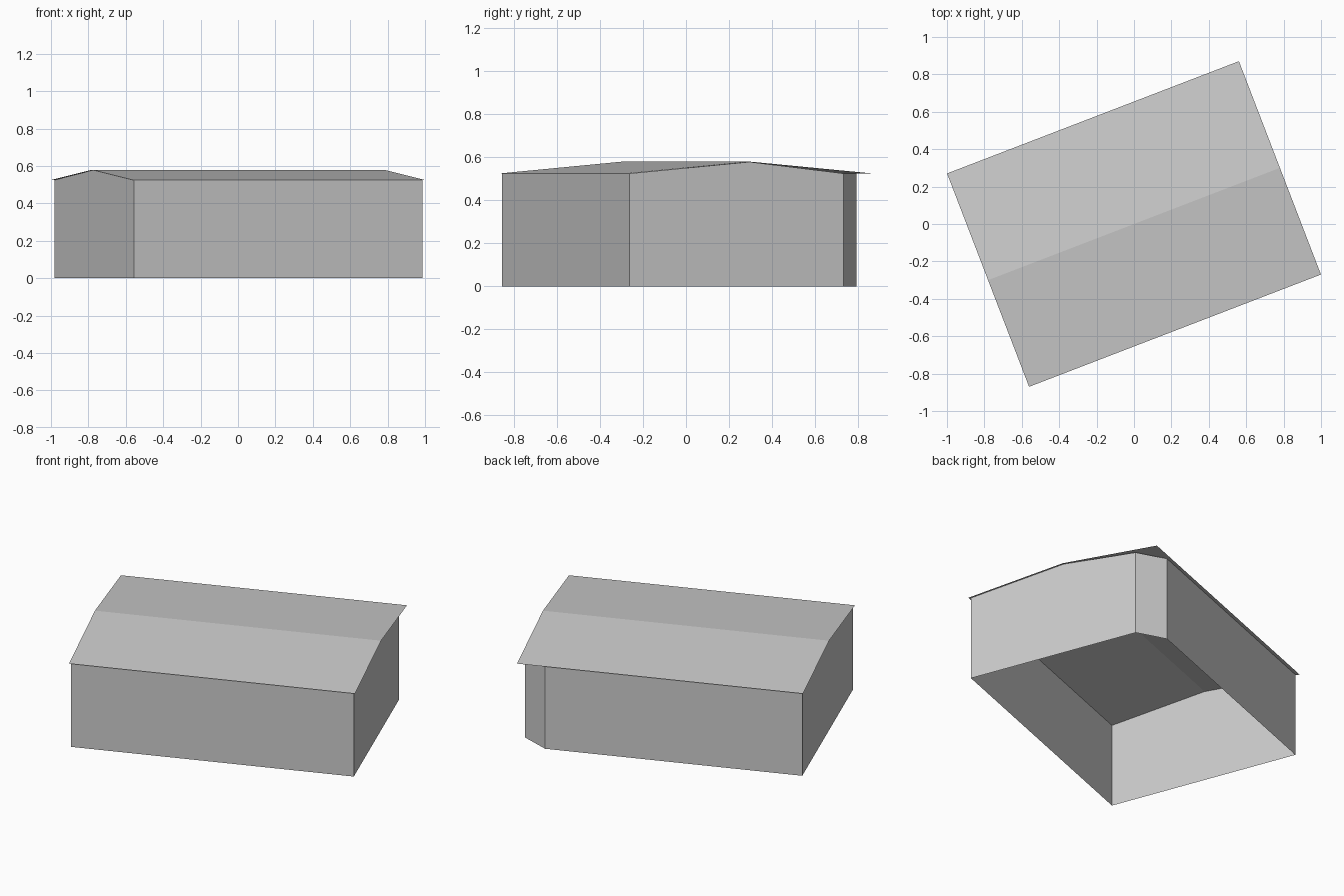
import bpy
import bmesh
import math

cube = bpy.data.objects.get("Cube")
if cube:
    bpy.data.objects.remove(cube, do_unlink=True)

TURN = math.radians(21.04)      # building is turned on its plot
EAVE, RIDGE = 0.525, 0.58
ROOF_X, ROOF_Y = 0.836, 0.611   # half sizes of the roof
END_X = 0.826                   # half length between the end walls

grey = bpy.data.materials.new("plain_grey")
grey.use_nodes = True
colour = (0.6, 0.6, 0.6, 1)
grey.diffuse_color = colour
grey.node_tree.nodes["Principled BSDF"].inputs["Base Color"].default_value = colour


def make_object(name, bm):
    mesh = bpy.data.meshes.new(name)
    bm.to_mesh(mesh)
    bm.free()
    mesh.materials.append(grey)
    obj = bpy.data.objects.new(name, mesh)
    obj.rotation_euler.z = TURN
    bpy.context.collection.objects.link(obj)
    return obj


# Walls: open shell with gable ends and one cut corner
footprint = [(-END_X, -0.60), (END_X, -0.60), (END_X, 0), (END_X, 0.468),
             (0.677, 0.589), (-END_X, 0.589), (-END_X, 0)]
bm = bmesh.new()
bottom = [bm.verts.new((x, y, 0)) for x, y in footprint]
top = [bm.verts.new((x, y, RIDGE - 0.001 if y == 0 else EAVE)) for x, y in footprint]
for i in range(len(footprint)):
    j = (i + 1) % len(footprint)
    bm.faces.new((bottom[i], bottom[j], top[j], top[i]))
make_object("walls", bm)

# Roof: two thin slopes meeting at the ridge
bm = bmesh.new()
rows = [[bm.verts.new((x, y, z)) for x in (-ROOF_X, ROOF_X)]
        for y, z in ((-ROOF_Y, EAVE), (0, RIDGE), (ROOF_Y, EAVE))]
for low, high in zip(rows, rows[1:]):
    bm.faces.new((low[0], low[1], high[1], high[0]))
make_object("gable_roof", bm)
